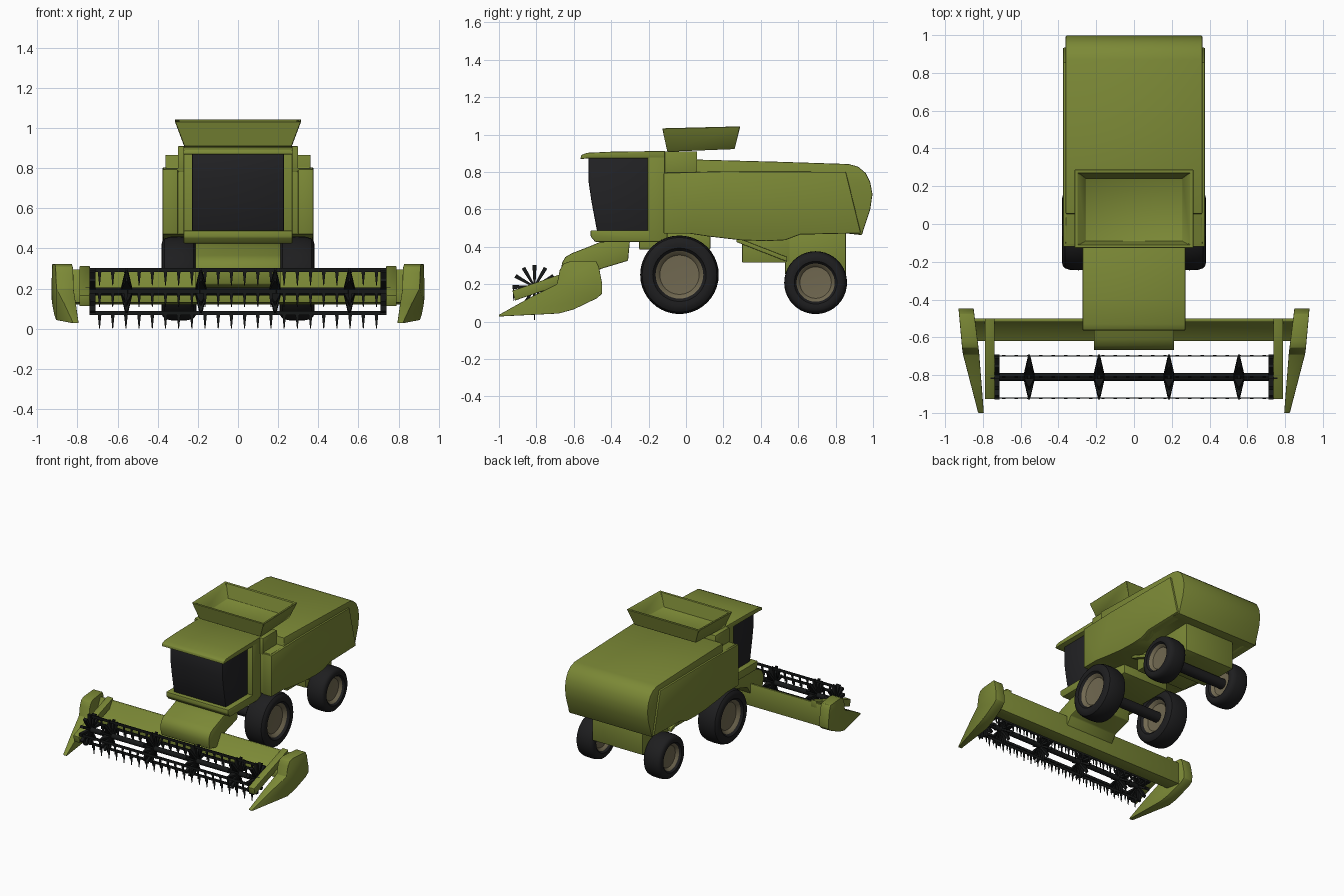
import bpy, bmesh, math
from mathutils import Matrix, Vector

if "Cube" in bpy.data.objects:
    bpy.data.objects.remove(bpy.data.objects["Cube"])


def material(name, rgb):
    m = bpy.data.materials.new(name)
    m.diffuse_color = (*rgb, 1)
    m.use_nodes = True
    m.node_tree.nodes["Principled BSDF"].inputs["Base Color"].default_value = m.diffuse_color
    return m


GREEN = material("olive_green", (0.200, 0.250, 0.037))
GLASS = material("dark_glass", (0.016, 0.016, 0.018))
RUBBER = material("tyre_rubber", (0.013, 0.013, 0.014))
IRON = material("black_iron", (0.008, 0.009, 0.009))
TAN = material("hub_tan", (0.165, 0.140, 0.082))


def finish(bm, name, mat, bevel=0.0, segs=2):
    bmesh.ops.recalc_face_normals(bm, faces=bm.faces)
    if bevel:
        sharp = [e for e in bm.edges if len(e.link_faces) == 2 and e.calc_face_angle() > 0.6]
        bmesh.ops.bevel(bm, geom=sharp, offset=bevel, segments=segs, profile=0.5,
                        affect='EDGES', clamp_overlap=True)
    me = bpy.data.meshes.new(name)
    bm.to_mesh(me)
    bm.free()
    me.materials.append(mat)
    ob = bpy.data.objects.new(name, me)
    bpy.context.collection.objects.link(ob)
    return ob


def extrude(name, pts, x0, x1, mat=GREEN, bevel=0.006, warp=None):
    """Extrude a (y, z) profile from x0 to x1."""
    bm = bmesh.new()
    a = [bm.verts.new((x0, y, z)) for y, z in pts]
    b = [bm.verts.new((x1, y, z)) for y, z in pts]
    bm.faces.new(a)
    bm.faces.new(b[::-1])
    n = len(pts)
    for i in range(n):
        bm.faces.new((a[i], b[i], b[(i + 1) % n], a[(i + 1) % n]))
    if warp:
        for v in bm.verts:
            v.co.x = warp(v.co.x, v.co.y)
    return finish(bm, name, mat, bevel)


def box(name, x0, x1, y0, y1, z0, z1, mat=GREEN, bevel=0.006):
    return extrude(name, [(y0, z0), (y1, z0), (y1, z1), (y0, z1)], x0, x1, mat, bevel)


def lathe(name, pts, loc, mat, n=40):
    """Turn (x, radius) points around the x axis."""
    bm = bmesh.new()
    vs = [bm.verts.new((x, 0, r)) for x, r in pts]
    es = [bm.edges.new(p) for p in zip(vs, vs[1:])]
    bmesh.ops.spin(bm, geom=vs + es, cent=(0, 0, 0), axis=(1, 0, 0),
                   angle=2 * math.pi, steps=n, use_duplicate=False)
    bmesh.ops.remove_doubles(bm, verts=bm.verts, dist=1e-5)
    bmesh.ops.translate(bm, verts=bm.verts, vec=loc)
    return finish(bm, name, mat)


def add_taper(bm, mat4, w0, d0, w1, d1, z0, z1):
    """Add a four-sided bar along local z that changes section."""
    ring = lambda w, d, z: [bm.verts.new(mat4 @ Vector((sx * w, sy * d, z)))
                            for sx, sy in ((-1, -1), (1, -1), (1, 1), (-1, 1))]
    a, b = ring(w0, d0, z0), ring(w1, d1, z1)
    bm.faces.new(a)
    bm.faces.new(b)
    for i in range(4):
        bm.faces.new((a[i], a[(i + 1) % 4], b[(i + 1) % 4], b[i]))


# Main body with rounded rear hood
under = [(0.61, 0.465), (0.53, 0.435), (0.43, 0.43), (0.29, 0.435), (0.12, 0.455), (0.02, 0.47)]
extrude("main_body", [(-0.11, 0.47), (-0.11, 0.80), (0.055, 0.80), (0.055, 0.866), (0.5, 0.854),
                      (0.87, 0.842), (0.92, 0.828), (0.96, 0.795), (0.985, 0.745), (0.997, 0.68),
                      (0.985, 0.60), (0.94, 0.462), (0.85, 0.472)] + under, -0.362, 0.362)
# Raised side panels
for s, side in ((1, "right"), (-1, "left")):
    extrude(side + "_side_panel", [(-0.12, 0.47), (-0.12, 0.795), (0.2, 0.803), (0.855, 0.80),
                                   (0.935, 0.472)] + under, s * 0.30, s * 0.376)

# Grain tank base and open flared hopper
box("tank_base", -0.30, 0.30, -0.115, 0.06, 0.78, 0.91)
bm = bmesh.new()
rings = []
for hx, y0, y1, z0, z1 in ((0.268, -0.10, 0.26, 0.908, 0.922), (0.315, -0.127, 0.29, 1.033, 1.043),
                           (0.298, -0.112, 0.272, 1.033, 1.043), (0.256, -0.088, 0.24, 0.93, 0.94)):
    rings.append([bm.verts.new(c) for c in ((-hx, y0, z0), (hx, y0, z0), (hx, y1, z1), (-hx, y1, z1))])
for a, b in zip(rings, rings[1:]):
    for i in range(4):
        bm.faces.new((a[i], a[(i + 1) % 4], b[(i + 1) % 4], b[i]))
bm.faces.new(rings[0])
bm.faces.new(rings[-1])
finish(bm, "hopper", GREEN, 0.003, 1)

# Cab: glass, roof, rear block and platform
extrude("cab_glass", [(-0.52, 0.88), (-0.52, 0.74), (-0.505, 0.64), (-0.475, 0.48), (-0.19, 0.48),
                      (-0.19, 0.88)], -0.228, 0.228, GLASS, 0.008)
extrude("cab_roof", [(-0.565, 0.868), (-0.56, 0.89), (-0.53, 0.902), (-0.4, 0.908), (-0.11, 0.912),
                     (-0.11, 0.872), (-0.53, 0.872)], -0.272, 0.272, GREEN, 0.005)
box("cab_rear", -0.272, 0.272, -0.205, -0.10, 0.43, 0.89)
extrude("cab_platform", [(-0.51, 0.455), (-0.51, 0.488), (-0.11, 0.488), (-0.11, 0.425),
                         (-0.485, 0.425)], -0.272, 0.272)

# Feeder house
extrude("feeder_house", [(-0.30, 0.43), (-0.46, 0.425), (-0.52, 0.40), (-0.61, 0.365), (-0.645, 0.345),
                         (-0.662, 0.315), (-0.668, 0.28), (-0.655, 0.22), (-0.52, 0.19),
                         (-0.46, 0.28), (-0.31, 0.325)], -0.213, 0.213)

# Chassis boxes, axles and struts
box("front_chassis", -0.20, 0.20, -0.25, 0.13, 0.385, 0.48)
box("middle_chassis", -0.22, 0.22, 0.30, 0.56, 0.315, 0.48)
box("rear_chassis", -0.22, 0.22, 0.53, 0.855, 0.25, 0.48)
for s, side in ((1, "right"), (-1, "left")):
    extrude(side + "_strut", [(0.27, 0.425), (0.27, 0.45), (0.54, 0.345), (0.54, 0.32)],
            s * 0.215, s * 0.25, GREEN, 0.003)

# Wheels
for end, y, z, R, w, cx in (("front", -0.035, 0.25, 0.21, 0.088, 0.294),
                            ("rear", 0.693, 0.208, 0.168, 0.077, 0.293)):
    lathe(end + "_axle", [(-cx, 0), (-cx, 0.04), (cx, 0.04), (cx, 0)], (0, y, z), RUBBER, 16)
    half = [(-0.5, 0.56), (-0.8, 0.61), (-0.97, 0.68), (-1, 0.78), (-0.95, 0.88), (-0.82, 0.95),
            (-0.5, 0.99), (0, 1)]
    prof = half + [(-a, r) for a, r in half[-2::-1]]
    hub = [(-0.5, 0), (-0.5, 0.35), (-0.52, 0.5), (-0.76, 0.59), (-0.8, 0.62)]
    hub = hub + [(-a, r) for a, r in hub[::-1]]
    for s, side in ((1, "right"), (-1, "left")):
        loc = (s * cx, y, z)
        lathe(f"{end}_{side}_tyre", [(a * w, r * R) for a, r in prof], loc, RUBBER)
        lathe(f"{end}_{side}_hub", [(a * w, r * R) for a, r in hub], loc, TAN)

# Header beam
extrude("header_beam", [(-0.50, 0.12), (-0.50, 0.295), (-0.515, 0.295), (-0.565, 0.21),
                        (-0.62, 0.18), (-0.62, 0.13)], -0.87, 0.87, GREEN, 0.003)


# Crop dividers, tapering and leaning inward to the tip
def lean(x, y):
    s, outer = math.copysign(1, x), abs(x) > 0.85
    pts = [(-1, 0.825, 0.795), (-0.68, 0.908, 0.82), (-0.44, 0.93, 0.85)]
    p, q = (pts[0], pts[1]) if y < -0.68 else (pts[1], pts[2])
    t = (y - p[0]) / (q[0] - p[0])
    k = 1 if outer else 2
    return s * (p[k] + t * (q[k] - p[k]))


for s, side in ((1, "right"), (-1, "left")):
    extrude(side + "_divider", [(-1, 0.036), (-0.84, 0.125), (-0.69, 0.20), (-0.675, 0.275),
                                (-0.655, 0.31), (-0.62, 0.322), (-0.48, 0.322), (-0.465, 0.29),
                                (-0.448, 0.20), (-0.448, 0.15), (-0.475, 0.125), (-0.60, 0.065),
                                (-0.68, 0.043), (-1, 0.027)], s * 0.80, s * 0.90, GREEN, 0.003, lean)
    extrude(side + "_reel_arm", [(-0.928, 0.165), (-0.915, 0.112), (-0.50, 0.255), (-0.50, 0.312)],
            s * 0.738, s * 0.79, GREEN, 0.003)

# Reel: shaft, spoked wheels, four bars with hanging tines
CY, CZ, RR = -0.81, 0.185, 0.118
lathe("reel_shaft", [(-0.76, 0), (-0.76, 0.02), (0.76, 0.02), (0.76, 0)], (0, CY, CZ), IRON, 16)
bm = bmesh.new()
for x in (-0.725, -0.555, -0.185, 0.185, 0.555, 0.725):
    w0, w1 = (0.014, 0.014) if abs(x) > 0.7 else (0.03, 0.005)
    for k in range(12):
        M = Matrix.Translation((x, CY, CZ)) @ Matrix.Rotation(k * math.pi / 6, 4, 'X')
        add_taper(bm, M, w0, 0.005, w1, 0.011, 0.01, RR)
finish(bm, "reel_spoke_wheels", IRON)
bm = bmesh.new()
for k in range(4):
    a = k * math.pi / 2
    y, z = CY + 0.112 * math.cos(a), CZ + 0.108 * math.sin(a)
    add_taper(bm, Matrix.Translation((0, y, z)), 0.72, 0.003, 0.72, 0.003, -0.01, 0.01)
    for i in range(22):
        M = Matrix.Translation((-0.69 + i * 1.38 / 21, y, z))
        add_taper(bm, M, 0.002, 0.001, 0.009, 0.004, -0.077, -0.008)
finish(bm, "reel_bars_and_tines", IRON)

# Smooth shading with sharp edges kept
for ob in bpy.data.objects:
    ob.select_set(True)
    bpy.context.view_layer.objects.active = ob
bpy.ops.object.shade_smooth_by_angle(angle=math.radians(35))
